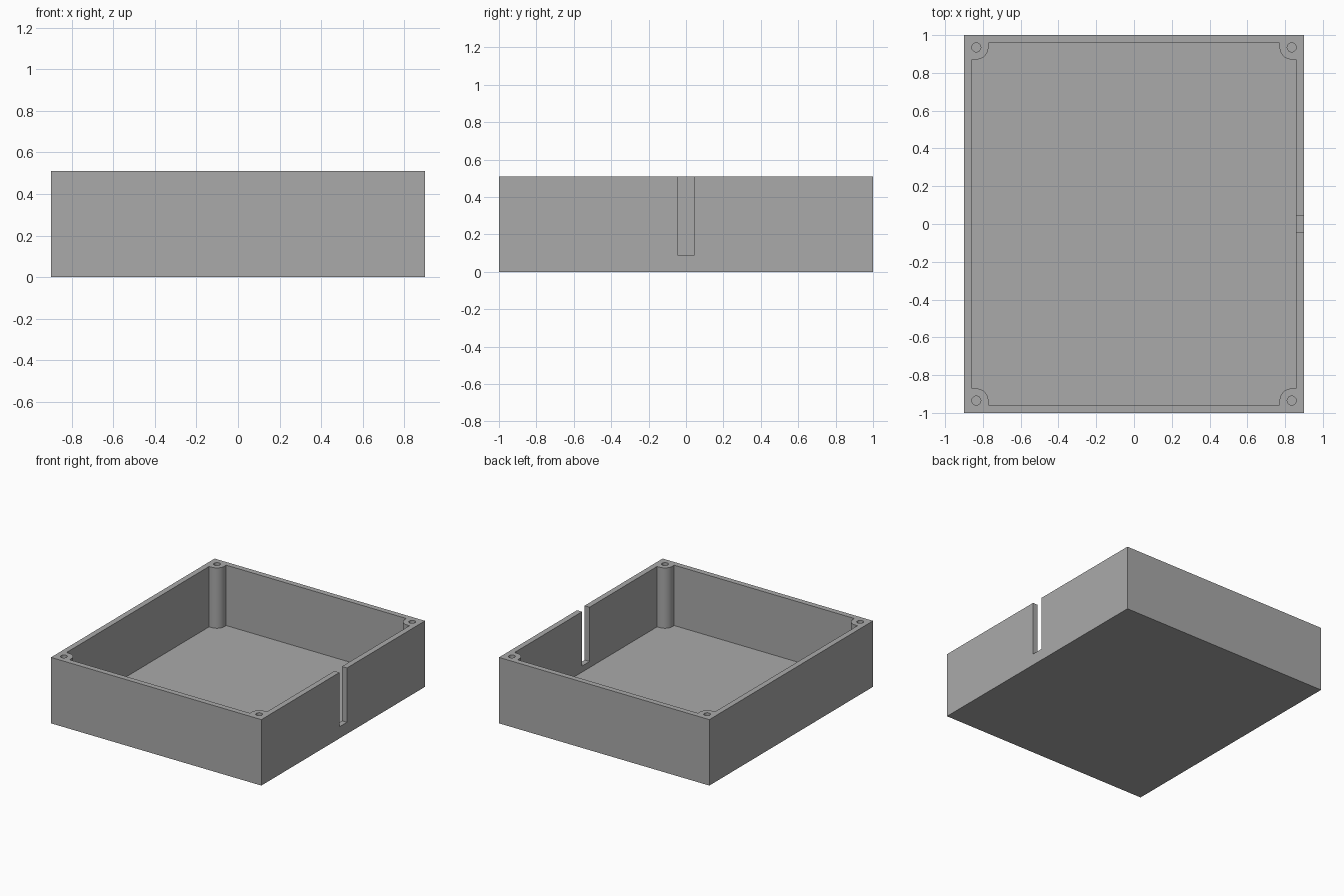
import bpy, bmesh, math

cube = bpy.data.objects.get("Cube")
if cube:
    bpy.data.objects.remove(cube, do_unlink=True)

HALF_X, HALF_Y, HEIGHT = 0.9, 1.0, 0.51
WALL = FLOOR = 0.043
POST_X, POST_Y, POST_R, HOLE_R = 0.835, 0.935, 0.064, 0.024
SLOT_HALF, SLOT_Z = 0.046, 0.09

grey = bpy.data.materials.new("grey plastic")
grey.use_nodes = True
colour = (0.4, 0.4, 0.4, 1)
grey.diffuse_color = colour
grey.node_tree.nodes["Principled BSDF"].inputs["Base Color"].default_value = colour


def prism(name, outline, z0, z1):
    """Extrude a counter-clockwise outline from z0 to z1."""
    bm = bmesh.new()
    base = bm.faces.new([bm.verts.new((x, y, z0)) for x, y in outline])
    top = bmesh.ops.extrude_face_region(bm, geom=[base])["geom"]
    verts = [v for v in top if isinstance(v, bmesh.types.BMVert)]
    bmesh.ops.translate(bm, vec=(0, 0, z1 - z0), verts=verts)
    bmesh.ops.recalc_face_normals(bm, faces=bm.faces)
    mesh = bpy.data.meshes.new(name)
    bm.to_mesh(mesh)
    bm.free()
    mesh.materials.append(grey)
    obj = bpy.data.objects.new(name, mesh)
    bpy.context.collection.objects.link(obj)
    return obj


def rect(x0, x1, y0, y1):
    return [(x0, y0), (x1, y0), (x1, y1), (x0, y1)]


def arc(cx, cy, r, start, sweep, steps):
    angles = [start + sweep * i / steps for i in range(steps + 1)]
    return [(cx + r * math.cos(a), cy + r * math.sin(a)) for a in angles]


# Cavity outline: a rectangle notched by a rounded screw post at each corner
inner_x, inner_y = HALF_X - WALL, HALF_Y - WALL
corner = [(inner_x, POST_Y - POST_R)]
corner += arc(POST_X, POST_Y, POST_R, -math.pi / 2, -math.pi / 2, 16)
corner += [(POST_X - POST_R, inner_y)]
cavity = []
for sx, sy in ((1, 1), (-1, 1), (-1, -1), (1, -1)):
    points = [(x * sx, y * sy) for x, y in corner]
    cavity += points if sx * sy > 0 else points[::-1]

# Solid block and the shapes cut from it
box = prism("open_box", rect(-HALF_X, HALF_X, -HALF_Y, HALF_Y), 0, HEIGHT)
above = HEIGHT + 0.1
cutters = [
    prism("cavity_cutter", cavity, FLOOR, above),
    prism("cable_slot_cutter",
          rect(inner_x - 0.02, HALF_X + 0.1, -SLOT_HALF, SLOT_HALF), SLOT_Z, above),
]
for sx in (-1, 1):
    for sy in (-1, 1):
        hole = arc(sx * POST_X, sy * POST_Y, HOLE_R, 0, math.tau, 24)[:-1]
        cutters.append(prism("screw_hole_cutter", hole, FLOOR, above))

for cutter in cutters:
    mod = box.modifiers.new(cutter.name, "BOOLEAN")
    mod.operation = "DIFFERENCE"
    mod.solver = "EXACT"
    mod.object = cutter
    cutter.hide_render = True

# Bake the cuts, then remove the cutters
bpy.context.view_layer.update()
result = box.evaluated_get(bpy.context.evaluated_depsgraph_get())
baked = bpy.data.meshes.new_from_object(result)
box.modifiers.clear()
box.data = baked
for cutter in cutters:
    bpy.data.objects.remove(cutter, do_unlink=True)

# Smooth the posts and holes, keep the box edges sharp
bpy.ops.object.select_all(action="DESELECT")
box.select_set(True)
bpy.context.view_layer.objects.active = box
bpy.ops.object.shade_smooth_by_angle(angle=math.radians(30))
